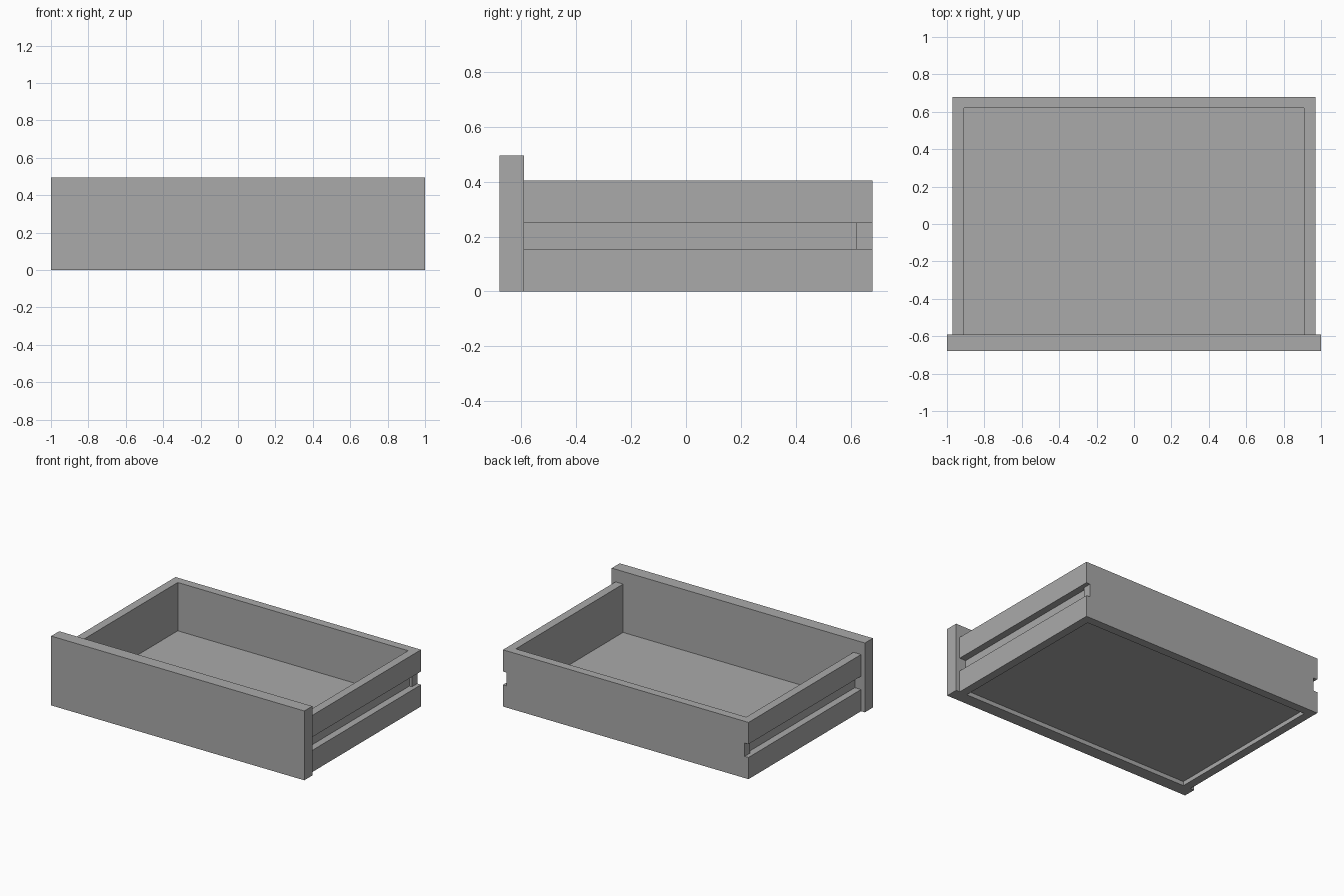
import bpy
import bmesh

cube = bpy.data.objects.get("Cube")
if cube:
    bpy.data.objects.remove(cube, do_unlink=True)

grey = bpy.data.materials.new("plain grey")
grey.use_nodes = True
colour = (0.4, 0.4, 0.4, 1)
grey.diffuse_color = colour
grey.node_tree.nodes["Principled BSDF"].inputs["Base Color"].default_value = colour


def prism(name, outline, z0, z1):
    """Extrude a closed xy outline from z0 up to z1."""
    bm = bmesh.new()
    base = bm.faces.new([bm.verts.new((x, y, z0)) for x, y in outline])
    top = bmesh.ops.extrude_face_region(bm, geom=[base])["geom"]
    verts = [v for v in top if isinstance(v, bmesh.types.BMVert)]
    bmesh.ops.translate(bm, verts=verts, vec=(0, 0, z1 - z0))
    bmesh.ops.recalc_face_normals(bm, faces=bm.faces)
    mesh = bpy.data.meshes.new(name)
    bm.to_mesh(mesh)
    bm.free()
    mesh.materials.append(grey)
    obj = bpy.data.objects.new(name, mesh)
    bpy.context.collection.objects.link(obj)
    return obj


def slab(name, half_x, y0, y1, z0, z1):
    return prism(name, [(-half_x, y0), (half_x, y0), (half_x, y1), (-half_x, y1)], z0, z1)


WIDTH, INNER = 0.97, 0.91
FRONT, BACK, BACK_INNER = -0.59, 0.68, 0.62

# Tall front board and the recessed bottom board
slab("front_panel", 1.0, -BACK, FRONT, 0, 0.495)
slab("bottom_panel", INNER, FRONT, BACK_INNER, 0.03, 0.06)

# Two sides and the back as one U-shaped wall
walls = prism("side_and_back_walls", [
    (-WIDTH, FRONT), (-INNER, FRONT), (-INNER, BACK_INNER), (INNER, BACK_INNER),
    (INNER, FRONT), (WIDTH, FRONT), (WIDTH, BACK), (-WIDTH, BACK)], 0, 0.405)

# Runner groove on each side, shallower across the end of the back wall
DEEP, SHALLOW, OUT = 0.92, 0.94, 1.1
for side, label in ((1, "left"), (-1, "right")):
    path = [(DEEP, -0.7), (OUT, -0.7), (OUT, 0.8), (SHALLOW, 0.8),
            (SHALLOW, BACK_INNER), (DEEP, BACK_INNER)]
    cutter = prism(label + "_groove_cutter", [(side * x, y) for x, y in path], 0.155, 0.25)
    cutter.hide_render = True
    cutter.hide_viewport = True
    cut = walls.modifiers.new(label + "_groove", "BOOLEAN")
    cut.operation = "DIFFERENCE"
    cut.solver = "EXACT"
    cut.object = cutter
